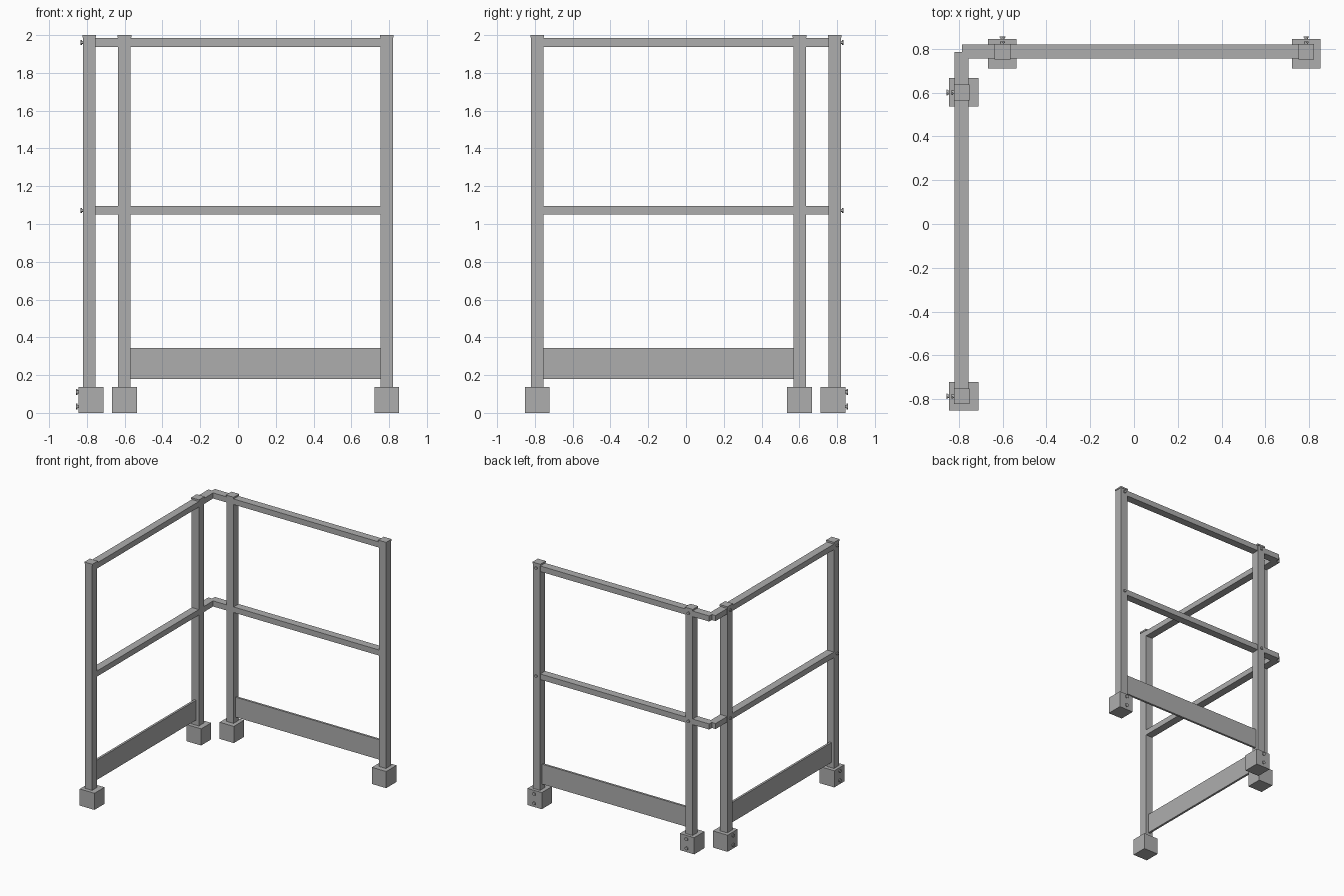
import bpy
from math import radians
from mathutils import Matrix, Vector

cube = bpy.data.objects.get("Cube")
if cube:
    bpy.data.objects.remove(cube, do_unlink=True)

grey = bpy.data.materials.new("steel_grey")
grey.use_nodes = True
COLOUR = (0.42, 0.42, 0.42, 1)
grey.diffuse_color = COLOUR
grey.node_tree.nodes["Principled BSDF"].inputs["Base Color"].default_value = COLOUR


def place(side, along, out, z):
    # Wall coordinates to model coordinates
    return Vector((along, out, z)) if side == "back" else Vector((-out, -along, z))


def box(name, side, along, out, height):
    # Box given by its ranges along the wall, outward and upward
    a = place(side, along[0], out[0], height[0])
    b = place(side, along[1], out[1], height[1])
    bpy.ops.mesh.primitive_cube_add(size=1, location=(a + b) / 2)
    obj = bpy.context.object
    obj.name = f"{side}_{name}"
    size = [abs(v) for v in b - a]
    obj.data.transform(Matrix.Diagonal((*size, 1)))
    obj.data.materials.append(grey)


def pin(name, side, along, z, radius, start, end, sides=12):
    # Short cylinder pointing outward from the wall
    bpy.ops.mesh.primitive_cylinder_add(
        vertices=sides, radius=radius, depth=end - start,
        location=place(side, along, (start + end) / 2, z),
        rotation=(radians(90), 0, 0 if side == "back" else radians(90)))
    obj = bpy.context.object
    obj.name = f"{side}_{name}"
    obj.data.materials.append(grey)


def bolt(name, side, along, z, radius, face, tip):
    middle = face + (tip - face) * 0.5
    pin(name + "_shank", side, along, z, radius * 0.6, face - 0.01, middle)
    pin(name + "_head", side, along, z, radius, middle, tip, 6)


def around(centre, half):
    return (centre - half, centre + half)


MID = 0.787     # wall centre line
RAILS = ((1.938, 1.984), (1.049, 1.095))

for side in ("back", "right"):
    for label, pos in (("corner", -0.601), ("end", MID)):
        # Post, cap and foot block
        box(label + "_post", side, around(pos, 0.033), around(MID, 0.033), (0.12, 1.99))
        box(label + "_cap", side, around(pos, 0.036), around(MID, 0.036), (1.987, 2.0))
        box(label + "_foot", side, around(pos, 0.065), around(0.778, 0.067), (0, 0.137))
        # Bolts on the outer faces
        for z in (0.034, 0.111):
            bolt(label + "_foot_bolt", side, pos, z, 0.015, 0.845, 0.857)
        for low, high in RAILS:
            bolt(label + "_rail_bolt", side, pos, (low + high) / 2, 0.013, 0.82, 0.833)
    # Rails meeting at the corner
    for label, height in zip(("top_rail", "middle_rail"), RAILS):
        box(label, side, (-0.785, 0.80), around(MID, 0.032), height)
    # Kick board between the posts
    box("toe_board", side, (-0.57, 0.756), around(MID, 0.009), (0.18, 0.344))
